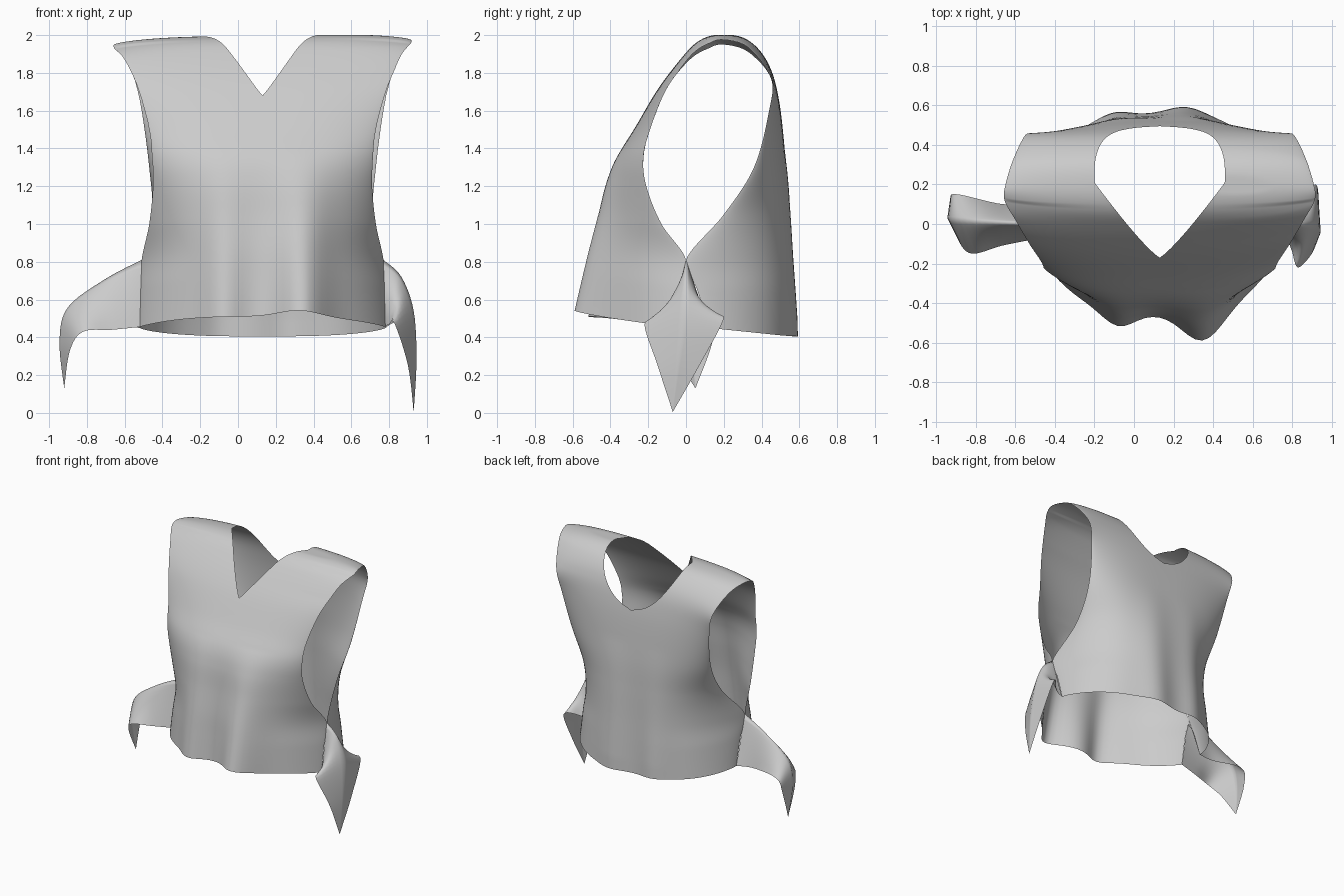
import bpy, bmesh, math
from mathutils import Vector

if "Cube" in bpy.data.objects:
    bpy.data.objects.remove(bpy.data.objects["Cube"])

CX = 0.13           # centre line of the draped garment
STEPS, COLS = 10, 28

# rows run from front hem, over the shoulder, to back hem:
# half width, edge y, edge z, centre y, centre z
ROWS = [
    (.65, -.08, .455, -.46, .51), (.645, -.04, .65, -.45, .70), (.64, 0, .81, -.44, .86),
    (.60, -.13, 1.0, -.42, 1.04), (.58, -.21, 1.2, -.40, 1.22), (.585, -.225, 1.35, -.36, 1.36),
    (.60, -.19, 1.5, -.27, 1.51), (.66, -.10, 1.72, -.145, 1.72), (.73, .02, 1.87, -.02, 1.88),
    (.785, .12, 1.93, .08, 1.97), (.78, .20, 1.95, .20, 1.995), (.74, .33, 1.91, .33, 1.965),
    (.68, .45, 1.77, .44, 1.84), (.64, .44, 1.6, .495, 1.64), (.60, .36, 1.3, .53, 1.3),
    (.585, .20, 1.05, .54, 1.05), (.64, 0, .81, .545, .82), (.645, .06, .65, .55, .63),
    (.65, .12, .45, .555, .405)]

# flap sections from armpit to tip: front hem, ridge, back hem
LEFT = [((-.52, -.08, .455), (-.51, 0, .81), (-.52, .12, .45)),
        ((-.67, -.11, .44), (-.70, .01, .71), (-.66, .10, .46)),
        ((-.82, -.15, .43), (-.90, .02, .56), (-.89, .15, .46)),
        ((-.89, -.08, .33), (-.945, .03, .38), (-.93, .13, .34)),
        ((-.92, .05, .13), (-.92, .05, .13), (-.92, .05, .13))]
RIGHT = [((.78, -.08, .455), (.77, 0, .81), (.78, .12, .45)),
         ((.80, -.14, .47), (.865, 0, .72), (.83, .12, .48)),
         ((.83, -.22, .47), (.93, -.01, .54), (.92, .20, .50)),
         ((.90, -.15, .25), (.945, -.04, .28), (.935, .07, .25)),
         ((.93, -.07, .005), (.93, -.07, .005), (.93, -.07, .005))]


def spline(pts, steps):
    """Catmull-Rom through tuples of any length."""
    out = []
    n = len(pts)
    for i in range(n - 1):
        a, b, c, d = (pts[max(i - 1, 0)], pts[i], pts[i + 1], pts[min(i + 2, n - 1)])
        for s in range(steps):
            t = s / steps
            out.append(tuple(
                .5 * (2 * q + (r - p) * t + (2 * p - 5 * q + 4 * r - w) * t * t
                      + (3 * q - p - 3 * r + w) * t ** 3)
                for p, q, r, w in zip(a, b, c, d)))
    out.append(tuple(pts[-1]))
    return out


def bump(x, at, width):
    return math.exp(-((x - at) / width) ** 2)


def neck(y, z):
    """Half width of the neck opening: V in front, U behind."""
    if z < 1.65 or y < -.17:
        return 0
    if y < .21:
        return .33 * ((y + .17) / .38) ** .85
    t = max(0, min(1, (1.99 - z) / .34))
    return .33 * math.sqrt(1 - t ** 1.3)


def add_grid(bm, grid):
    vs = [[bm.verts.new(p) for p in row] for row in grid]
    for a, b in zip(vs, vs[1:]):
        for i in range(len(a) - 1):
            bm.faces.new((a[i], a[i + 1], b[i + 1], b[i]))


def finish(name, bm):
    bmesh.ops.remove_doubles(bm, verts=bm.verts, dist=.0015)
    bmesh.ops.recalc_face_normals(bm, faces=bm.faces)
    for f in bm.faces:
        f.smooth = True
    me = bpy.data.meshes.new(name)
    bm.to_mesh(me)
    bm.free()
    ob = bpy.data.objects.new(name, me)
    bpy.context.collection.objects.link(ob)


# vest body: two half panels draped over the shoulders, with hem folds
bm = bmesh.new()
rows = spline(ROWS, STEPS)
for side in (-1, 1):
    grid = []
    for k, (hw, ye, ze, ym, zm) in enumerate(rows):
        hn = neck(ym, zm)
        front = k < len(rows) / 2
        line = []
        for j in range(COLS + 1):
            off = hn + (hw - hn) * math.sin(j / COLS * math.pi / 2)
            d = min(off / hw, 1)
            w = (1 - d ** 2.9) ** (.9 if front else .7)
            x = CX + side * off
            y = ye + (ym - ye) * w
            z = ze + (zm - ze) * w
            fold = max(0, min(1, (1.4 - z) / .9)) * min(1, (1 - d) * 5)
            if front:
                y -= fold * (.07 * bump(x, -.08, .11) + .145 * bump(x, .35, .14))
                z += .05 * max(0, 1 - (zm - .5) / .6) * bump(x, .35, .15) * (1 - d)
            else:
                y += fold * (.04 * bump(x, .26, .13) + .025 * bump(x, -.1, .1))
            if side > 0:      # right shoulder sits a little higher
                z += .025 * d * max(0, min(1, (z - 1.8) / .12))
            line.append((x, y, min(z, 2.0)))
        grid.append(line)
    add_grid(bm, grid)
finish("vest_body", bm)

# side flaps: tents hanging out from the armpits and falling to a point
for name, secs in (("left_flap", LEFT), ("right_flap", RIGHT)):
    bm = bmesh.new()
    flat = spline([sum(s, ()) for s in secs], 6)
    grid = []
    for k, s in enumerate(flat):
        front, ridge, back = Vector(s[:3]), Vector(s[3:6]), Vector(s[6:])
        p = 1 + .4 * min(1, k / 6)
        line = []
        for j in range(-8, 9):
            v = abs(j) / 8
            end = front if j < 0 else back
            q = ridge.lerp(end, v)
            q.z = ridge.z + (end.z - ridge.z) * v ** p
            line.append(q)
        grid.append(line)
    add_grid(bm, grid)
    finish(name, bm)
